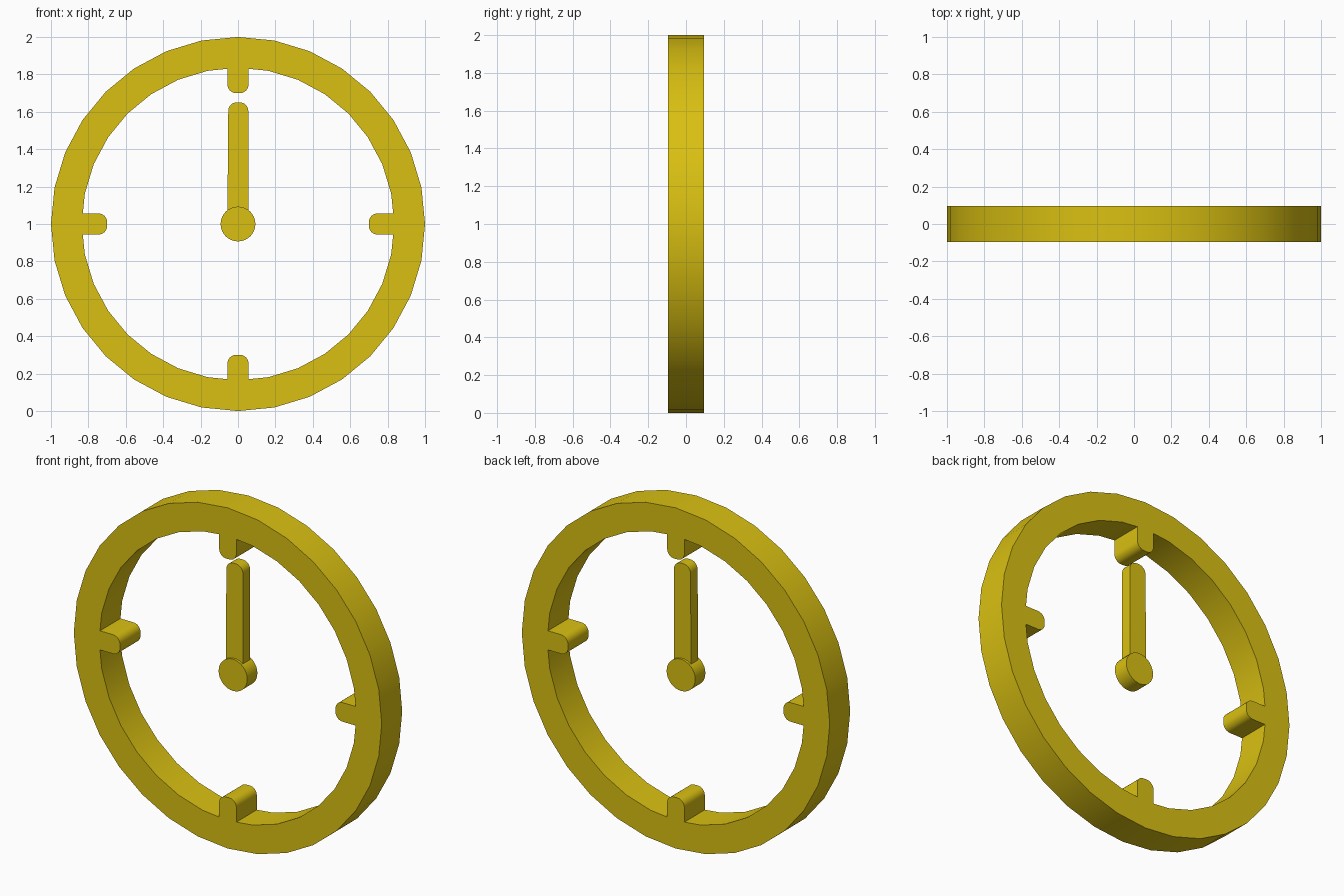
import bpy
import bmesh
from math import sin, cos, pi, radians

cube = bpy.data.objects.get("Cube")
if cube:
    bpy.data.objects.remove(cube, do_unlink=True)

gold = bpy.data.materials.new("golden yellow")
gold.use_nodes = True
colour = (0.70, 0.53, 0.006, 1)
gold.diffuse_color = colour
gold.node_tree.nodes["Principled BSDF"].inputs["Base Color"].default_value = colour

HALF_DEPTH = 0.095
INNER = 0.835
TICK_HALF = 0.056


def circle(radius, count):
    return [(radius * cos(2 * pi * i / count), radius * sin(2 * pi * i / count))
            for i in range(count)]


def arc(cx, cy, radius, start, end, steps=6):
    """Points along an arc, angles in degrees."""
    angles = [radians(start + (end - start) * i / steps) for i in range(steps + 1)]
    return [(cx + radius * cos(a), cy + radius * sin(a)) for a in angles]


def turn(points, angle):
    return [(x * cos(angle) - y * sin(angle), x * sin(angle) + y * cos(angle))
            for x, y in points]


def plate(name, outlines, half_depth):
    """Extrude filled outlines (later ones cut holes) into an upright plate."""
    curve = bpy.data.curves.new(name, 'CURVE')
    curve.dimensions = '2D'
    curve.fill_mode = 'BOTH'
    curve.extrude = half_depth
    for points in outlines:
        spline = curve.splines.new('POLY')
        spline.points.add(len(points) - 1)
        for p, (x, y) in zip(spline.points, points):
            p.co = (x, y, 0, 1)
        spline.use_cyclic_u = True
    obj = bpy.data.objects.new(name, curve)
    bpy.context.collection.objects.link(obj)
    obj.location.z = 1
    obj.rotation_euler.x = pi / 2
    bpy.ops.object.select_all(action='DESELECT')
    obj.select_set(True)
    bpy.context.view_layer.objects.active = obj
    bpy.ops.object.convert(target='MESH')
    obj = bpy.context.object
    bm = bmesh.new()
    bm.from_mesh(obj.data)
    bmesh.ops.remove_doubles(bm, verts=bm.verts, dist=0.0001)
    bmesh.ops.recalc_face_normals(bm, faces=bm.faces)
    bm.to_mesh(obj.data)
    bm.free()
    obj.data.materials.clear()
    obj.data.materials.append(gold)
    bpy.ops.object.shade_smooth_by_angle(angle=radians(35))
    return obj


# Rim with four rounded hour ticks growing inward
r = 0.045
tip, side = 0.70 + r, TICK_HALF - r
tick = ([(INNER - 0.005, -TICK_HALF)]
        + arc(tip, -side, r, 270, 180) + arc(tip, side, r, 180, 90)
        + [(INNER - 0.005, TICK_HALF)])
quarter = tick + [(INNER * cos(pi * i / 16), INNER * sin(pi * i / 16))
                  for i in range(1, 8)]
inner = [p for k in range(4) for p in turn(quarter, k * pi / 2)]
plate("rim_with_ticks", [circle(1, 32), inner], HALF_DEPTH)

# Hand pointing straight up, slightly wider at its foot
top = 0.65 - r
hand = ([(-0.057, 0), (0.055, 0)]
        + arc(0.055 - r, top, r, 0, 90) + arc(r - 0.052, top, r, 90, 180))
plate("hand", [hand], 0.033)

# Centre hub
plate("hub", [circle(0.093, 32)], 0.047)
